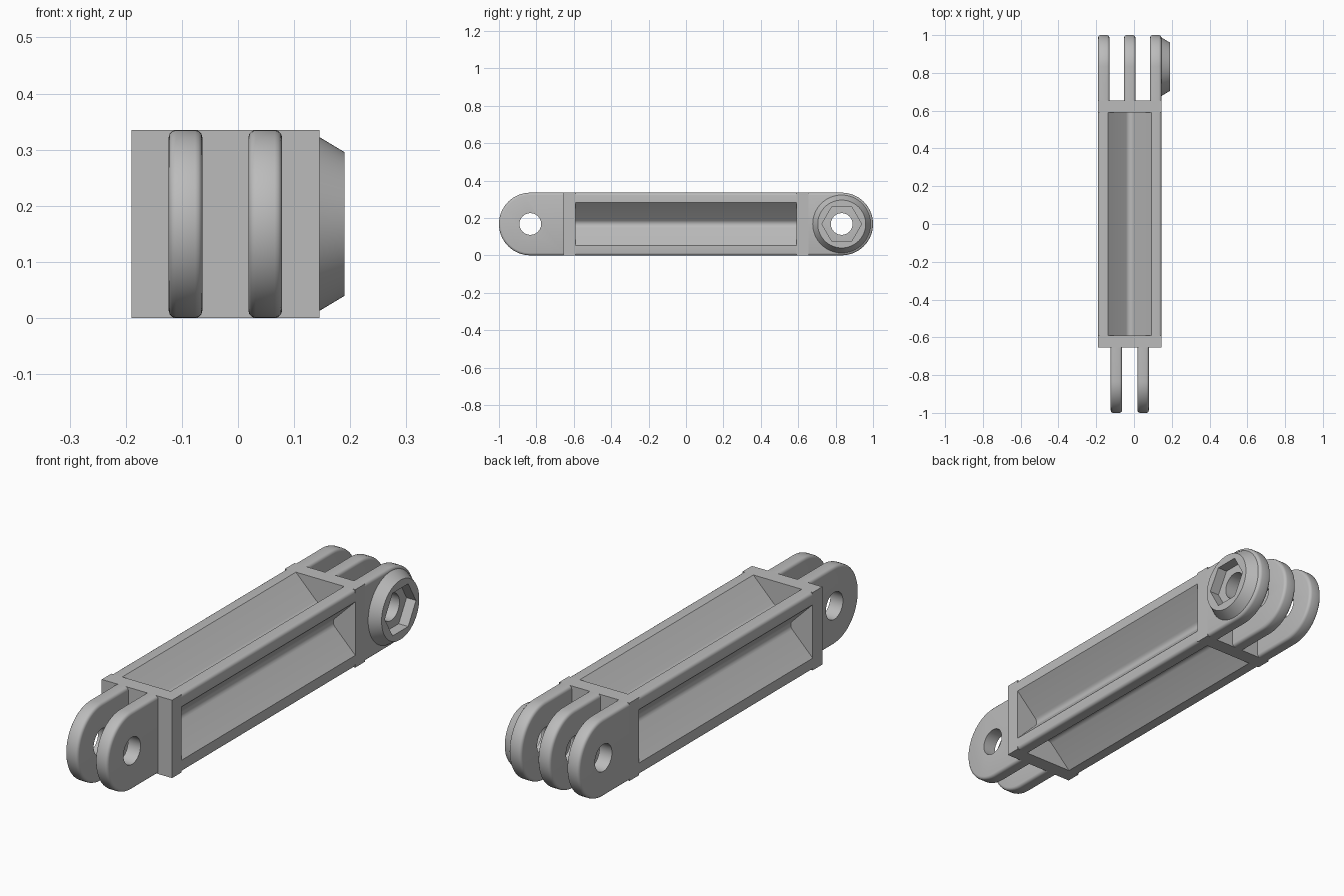
import bpy, bmesh, math
from mathutils import Matrix, Vector

if "Cube" in bpy.data.objects:
    bpy.data.objects.remove(bpy.data.objects["Cube"], do_unlink=True)

H = 0.1675            # half width of the square section, and finger radius
CX, CZ = -0.0225, H   # axis of the bar
PIVOT = 1 - H         # distance of the pivots from the middle
BLOCK_IN, BLOCK_OUT = 0.59, 0.655

grey = bpy.data.materials.new("plain grey")
grey.use_nodes = True
grey.diffuse_color = (0.5, 0.5, 0.5, 1)
grey.node_tree.nodes["Principled BSDF"].inputs["Base Color"].default_value = (0.5, 0.5, 0.5, 1)


def make_object(name, bm):
    bmesh.ops.recalc_face_normals(bm, faces=bm.faces)
    mesh = bpy.data.meshes.new(name)
    bm.to_mesh(mesh)
    bm.free()
    mesh.materials.append(grey)
    obj = bpy.data.objects.new(name, mesh)
    bpy.context.collection.objects.link(obj)
    return obj


def activate(obj):
    bpy.ops.object.select_all(action='DESELECT')
    obj.select_set(True)
    bpy.context.view_layer.objects.active = obj


def smooth(obj):
    activate(obj)
    bpy.ops.object.shade_smooth_by_angle(angle=math.radians(35))


def prism(points, offset):
    bm = bmesh.new()
    face = bm.faces.new([bm.verts.new(p) for p in points])
    new = bmesh.ops.extrude_face_region(bm, geom=[face])["geom"]
    bmesh.ops.translate(bm, vec=offset, verts=[g for g in new if isinstance(g, bmesh.types.BMVert)])
    return bm


def x_cylinder(name, x0, x1, y, r0, r1, sides, turn=0):
    bm = bmesh.new()
    place = (Matrix.Translation(((x0 + x1) / 2, y, CZ))
             @ Matrix.Rotation(math.pi / 2, 4, 'Y') @ Matrix.Rotation(turn, 4, 'Z'))
    bmesh.ops.create_cone(bm, cap_ends=True, segments=sides, radius1=r0, radius2=r1,
                          depth=x1 - x0, matrix=place)
    return make_object(name, bm)


def cut(obj, cutter):
    mod = obj.modifiers.new("cut", 'BOOLEAN')
    mod.operation, mod.solver, mod.object = 'DIFFERENCE', 'EXACT', cutter
    cutter.hide_render = True
    activate(obj)
    bpy.ops.object.modifier_apply(modifier=mod.name)
    bpy.data.objects.remove(cutter, do_unlink=True)


# Beam: one side of the cross-section, turned four times
side = []
R = 0.014
for a in (0, 22.5, 45):           # rounded corner, upper left
    t = math.radians(135 - a)
    side.append((-H + R + R * math.cos(t), H - R + R * math.sin(t)))
side += [(-0.115, H), (-0.019, H - 0.096), (-0.011, H - 0.102), (0, H - 0.104),
         (0.011, H - 0.102), (0.019, H - 0.096), (0.115, H)]
for a in (0, 22.5):               # rounded corner, upper right
    t = math.radians(90 - a)
    side.append((H - R + R * math.cos(t), H - R + R * math.sin(t)))
section = []
for k in range(4):
    spin = Matrix.Rotation(-k * math.pi / 2, 2)
    section += [spin @ Vector(p) for p in side]
beam = make_object("cross_beam", prism([(CX + u, -BLOCK_IN, CZ + w) for u, w in section],
                                       (0, 2 * BLOCK_IN, 0)))
smooth(beam)

# End blocks
for name, s in (("front_block", -1), ("rear_block", 1)):
    square = [(CX + a * H, s * BLOCK_IN, CZ + b * H) for a, b in ((-1, -1), (1, -1), (1, 1), (-1, 1))]
    make_object(name, prism(square, (0, s * (BLOCK_OUT - BLOCK_IN), 0)))


# Fingers: rounded plates with a pivot hole
def finger(name, x, s, thick=0.06):
    outline = [(s * BLOCK_OUT, 0), (s * BLOCK_OUT, 2 * H)]
    for i in range(33):
        t = math.pi / 2 - math.pi * i / 32
        outline.append((s * (PIVOT + H * math.cos(t)), CZ + H * math.sin(t)))
    bm = prism([(x - thick / 2, y, z) for y, z in outline], (thick, 0, 0))
    rim = [e for e in bm.edges if abs(e.verts[0].co.x - e.verts[1].co.x) < 1e-5
           and not all(abs(v.co.y - s * BLOCK_OUT) < 1e-5 for v in e.verts)]
    bmesh.ops.bevel(bm, geom=rim, offset=0.013, segments=3, profile=0.5, affect='EDGES')
    obj = make_object(name, bm)
    cut(obj, x_cylinder("hole_cutter", x - 0.1, x + 0.1, s * PIVOT, 0.058, 0.058, 40))
    smooth(obj)


for name, d in (("right", -1), ("left", 1)):
    finger("front_finger_" + name, CX + d * 0.071, -1)
    finger("rear_finger_" + name, CX + d * (H - 0.03), 1)
finger("rear_finger_middle", CX, 1)

# Tapered boss with a hexagonal nut pocket
boss = x_cylinder("nut_boss", CX + H, 0.19, PIVOT, 0.155, 0.128, 64)
cut(boss, x_cylinder("hex_cutter", 0.1, 0.3, PIVOT, 0.106, 0.106, 6))
smooth(boss)
